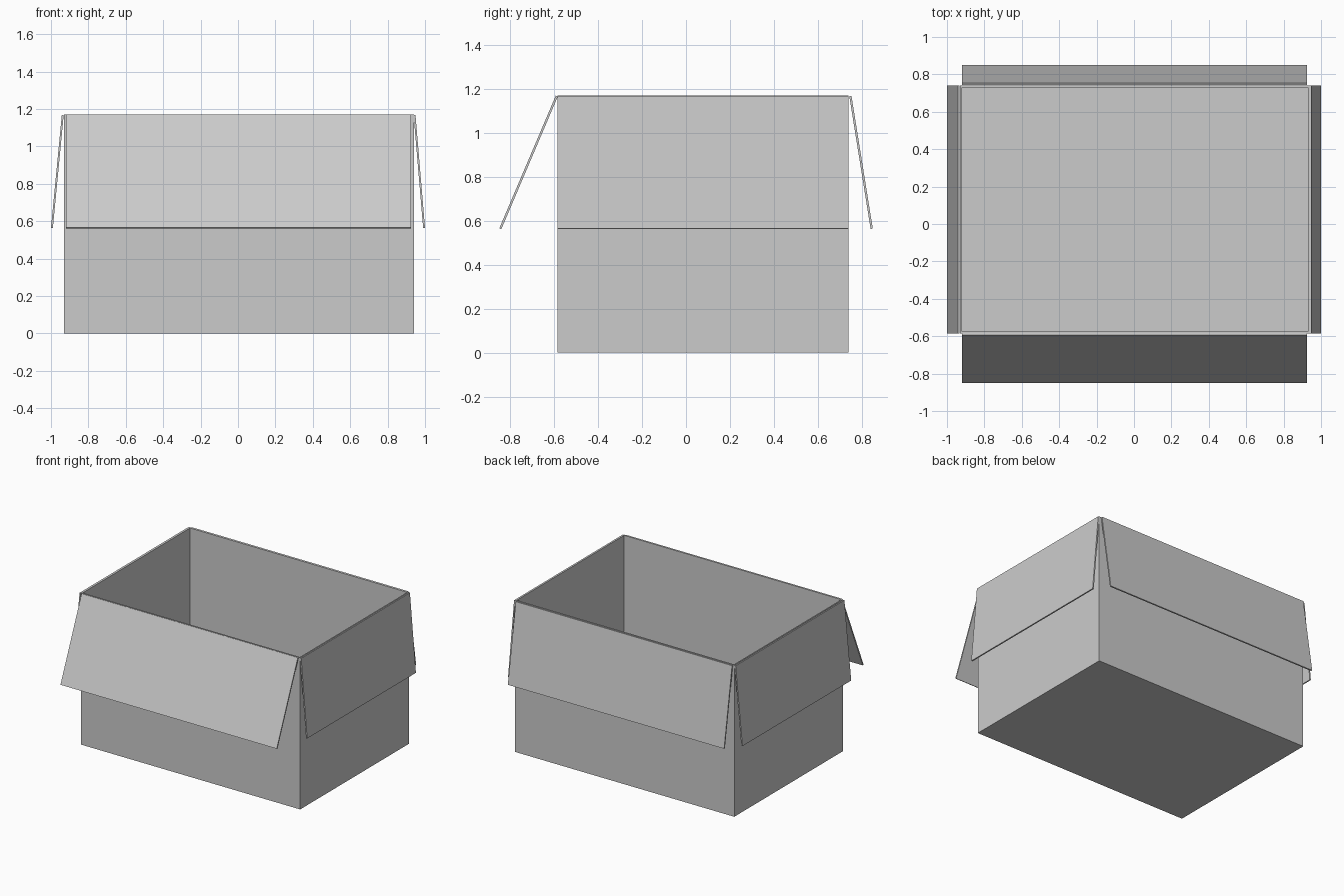
import bpy
import bmesh
from mathutils import Vector

old = bpy.data.objects.get("Cube")
if old:
    bpy.data.objects.remove(old, do_unlink=True)

# Plain grey board
GREY = (0.6, 0.6, 0.6, 1.0)
board = bpy.data.materials.new("grey_board")
board.use_nodes = True
board.diffuse_color = GREY
board.node_tree.nodes["Principled BSDF"].inputs["Base Color"].default_value = GREY

LEFT, RIGHT, FRONT, BACK, TOP = -0.93, 0.94, -0.585, 0.74, 1.17
WALL = 0.013
FLAP = 0.01
TIP_Z = 0.563


def add_object(name, bm):
    bmesh.ops.recalc_face_normals(bm, faces=bm.faces)
    mesh = bpy.data.meshes.new(name)
    bm.to_mesh(mesh)
    bm.free()
    mesh.materials.append(board)
    obj = bpy.data.objects.new(name, mesh)
    bpy.context.collection.objects.link(obj)
    return obj


# Open box: a block whose top face is inset and pushed down to the floor
bm = bmesh.new()
bmesh.ops.create_cube(bm, size=1)
bmesh.ops.scale(bm, vec=(RIGHT - LEFT, BACK - FRONT, TOP), verts=bm.verts)
bmesh.ops.translate(bm, vec=((LEFT + RIGHT) / 2, (FRONT + BACK) / 2, TOP / 2), verts=bm.verts)
lid = max(bm.faces, key=lambda f: f.calc_center_median().z)
bmesh.ops.inset_individual(bm, faces=[lid], thickness=WALL)
well = bmesh.ops.extrude_discrete_faces(bm, faces=[lid])["faces"][0]
bmesh.ops.translate(bm, vec=(0, 0, WALL - TOP), verts=well.verts)
add_object("box_body", bm)


def add_flap(name, axis, hinge, tip, start, end):
    """Thin board hanging outward from the rim; axis is its outward direction."""
    top, bottom = Vector((hinge, TOP - 0.003)), Vector((tip, TIP_Z))
    run = (bottom - top).normalized()
    side = Vector((-run.y, run.x)) * FLAP / 2
    bm = bmesh.new()
    corners = []
    for p in (top + side, bottom + side, bottom - side, top - side):
        co = (p.x, start, p.y) if axis == "x" else (start, p.x, p.y)
        corners.append(bm.verts.new(co))
    face = bm.faces.new(corners)
    new = bmesh.ops.extrude_face_region(bm, geom=[face])["geom"]
    shift = (0, end - start, 0) if axis == "x" else (end - start, 0, 0)
    bmesh.ops.translate(bm, vec=shift, verts=[v for v in new if isinstance(v, bmesh.types.BMVert)])
    add_object(name, bm)


# Four folded-out flaps
add_flap("front_flap", "y", -0.588, -0.845, -0.92, 0.925)
add_flap("back_flap", "y", 0.748, 0.845, -0.92, 0.925)
add_flap("right_flap", "x", -0.937, -0.995, FRONT, BACK)
add_flap("left_flap", "x", 0.944, 0.995, FRONT, BACK)
